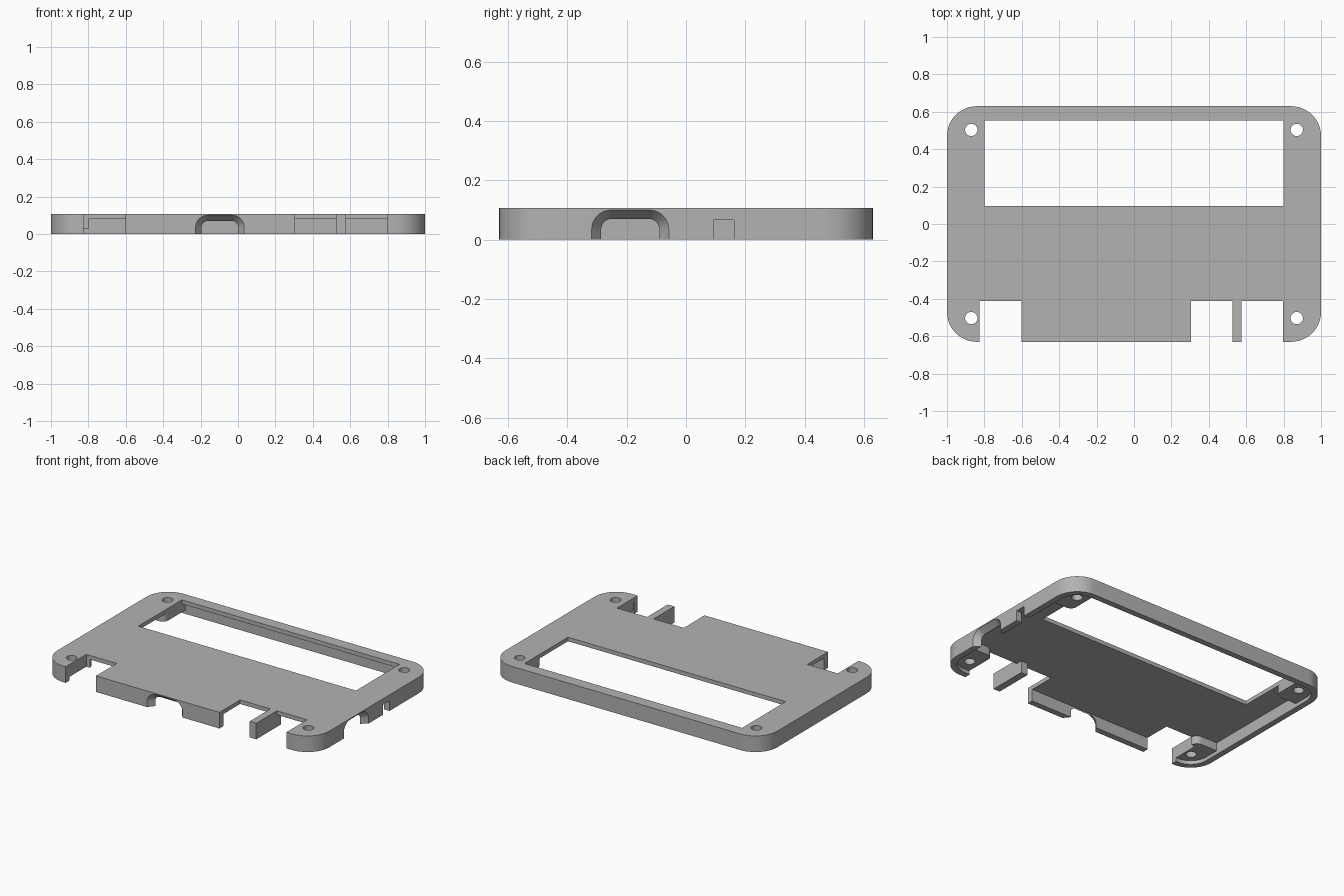
import bpy, bmesh, math
from mathutils import Vector

if "Cube" in bpy.data.objects:
    bpy.data.objects.remove(bpy.data.objects["Cube"])

HX, HY, H = 1.0, 0.63, 0.107     # half length, half depth, height
WALL, UNDER, POST_Z = 0.04, 0.08, 0.025
POST_X, POST_Y = 0.80, 0.37      # inner edges of the corner posts

grey = bpy.data.materials.new("plain_grey")
grey.use_nodes = True
grey.diffuse_color = (0.45, 0.45, 0.45, 1)
grey.node_tree.nodes["Principled BSDF"].inputs["Base Color"].default_value = (0.45, 0.45, 0.45, 1)


def loft(name, ring_a, ring_b):
    """Solid between two matching outlines."""
    bm = bmesh.new()
    a = [bm.verts.new(p) for p in ring_a]
    b = [bm.verts.new(p) for p in ring_b]
    bm.faces.new(a)
    bm.faces.new(b)
    for i in range(len(a)):
        j = (i + 1) % len(a)
        bm.faces.new((a[i], a[j], b[j], b[i]))
    bmesh.ops.recalc_face_normals(bm, faces=bm.faces)
    mesh = bpy.data.meshes.new(name)
    bm.to_mesh(mesh)
    bm.free()
    mesh.materials.append(grey)
    obj = bpy.data.objects.new(name, mesh)
    bpy.context.collection.objects.link(obj)
    return obj


def prism(name, outline, z0, z1):
    return loft(name, [(x, y, z0) for x, y in outline], [(x, y, z1) for x, y in outline])


def box(name, x0, x1, y0, y1, z0, z1):
    return prism(name, [(x0, y0), (x1, y0), (x1, y1), (x0, y1)], z0, z1)


def arc(cx, cy, r, start, steps=12):
    return [(cx + r * math.cos(start + math.pi / 2 * i / steps),
             cy + r * math.sin(start + math.pi / 2 * i / steps)) for i in range(steps + 1)]


def rounded(hx, hy, r):
    pts = []
    for k, (sx, sy) in enumerate([(1, 1), (-1, 1), (-1, -1), (1, -1)]):
        pts += arc(sx * (hx - r), sy * (hy - r), r, k * math.pi / 2)
    return pts


def combine(target, tool, operation="DIFFERENCE"):
    mod = target.modifiers.new("combine", "BOOLEAN")
    mod.operation, mod.object, mod.solver = operation, tool, "EXACT"
    deps = bpy.context.evaluated_depsgraph_get()
    mesh = bpy.data.meshes.new_from_object(target.evaluated_get(deps))
    target.modifiers.clear()
    target.data = mesh
    bpy.data.objects.remove(tool)


def port(place):
    """Arched opening that narrows from the outer face to the inner face."""
    def ring(t):
        w, h, r = 0.13 - 0.032 * t, 0.1 - 0.03 * t, 0.065 - 0.03 * t
        arch = [(w, -0.02)] + arc(w - r, h - r, r, 0, 8)
        arch += arc(r - w, h - r, r, math.pi / 2, 8) + [(-w, -0.02)]
        return [place(u, z, t * WALL) for u, z in arch]
    return loft("port_cutter", ring(-0.2), ring(1.2))


# Cover shell with rounded corners
cover = prism("case_cover", rounded(HX, HY, 0.16), 0, H)

# Hollow underside: shallow over the corner posts, deep between them
ix, iy = HX - WALL, HY - WALL
combine(cover, prism("rim_cutter", rounded(ix, iy, 0.12), -0.1, POST_Z))
r = 0.04
cross = []
for k, (sx, sy) in enumerate([(1, 1), (-1, 1), (-1, -1), (1, -1)]):
    fillet = [(sx * (POST_X + r - r * math.cos(a)), sy * (POST_Y + r - r * math.sin(a)))
              for a in [math.pi / 2 * (1 - i / 6) for i in range(7)]]
    corner = [(sx * ix, sy * POST_Y)] + fillet + [(sx * POST_X, sy * iy)]
    cross += corner if k % 2 == 0 else corner[::-1]
combine(cover, prism("cavity_cutter", cross, -0.1, UNDER))

# Display window and front connector notches
combine(cover, box("window_cutter", -0.8, 0.8, 0.096, 0.553, -0.1, 0.2))
for x0, x1 in [(-0.826, -0.602), (0.305, 0.797)]:
    combine(cover, box("notch_cutter", x0, x1, -0.8, -0.413, -0.1, 0.2))

# Divider between the two right-hand notches
combine(cover, box("divider", 0.527, 0.575, -HY, -POST_Y, 0, H), "UNION")

# Screw holes
for sx in (-1, 1):
    for sy in (-1, 1):
        ring = [(sx * 0.87 + 0.033 * math.cos(a), sy * 0.503 + 0.033 * math.sin(a))
                for a in [math.tau * i / 32 for i in range(32)]]
        combine(cover, prism("hole_cutter", ring, -0.1, 0.2))

# Front port, side port and small side slot
combine(cover, port(lambda u, z, d: Vector((u - 0.097, d - HY, z))))
combine(cover, port(lambda u, z, d: Vector((HX - d, u - 0.188, z))))
combine(cover, box("slot_cutter", 0.9, 1.1, 0.092, 0.162, -0.1, 0.067))

# Smooth curves, sharp edges
bpy.ops.object.select_all(action="DESELECT")
cover.select_set(True)
bpy.context.view_layer.objects.active = cover
bpy.ops.object.shade_smooth_by_angle(angle=math.radians(30))
